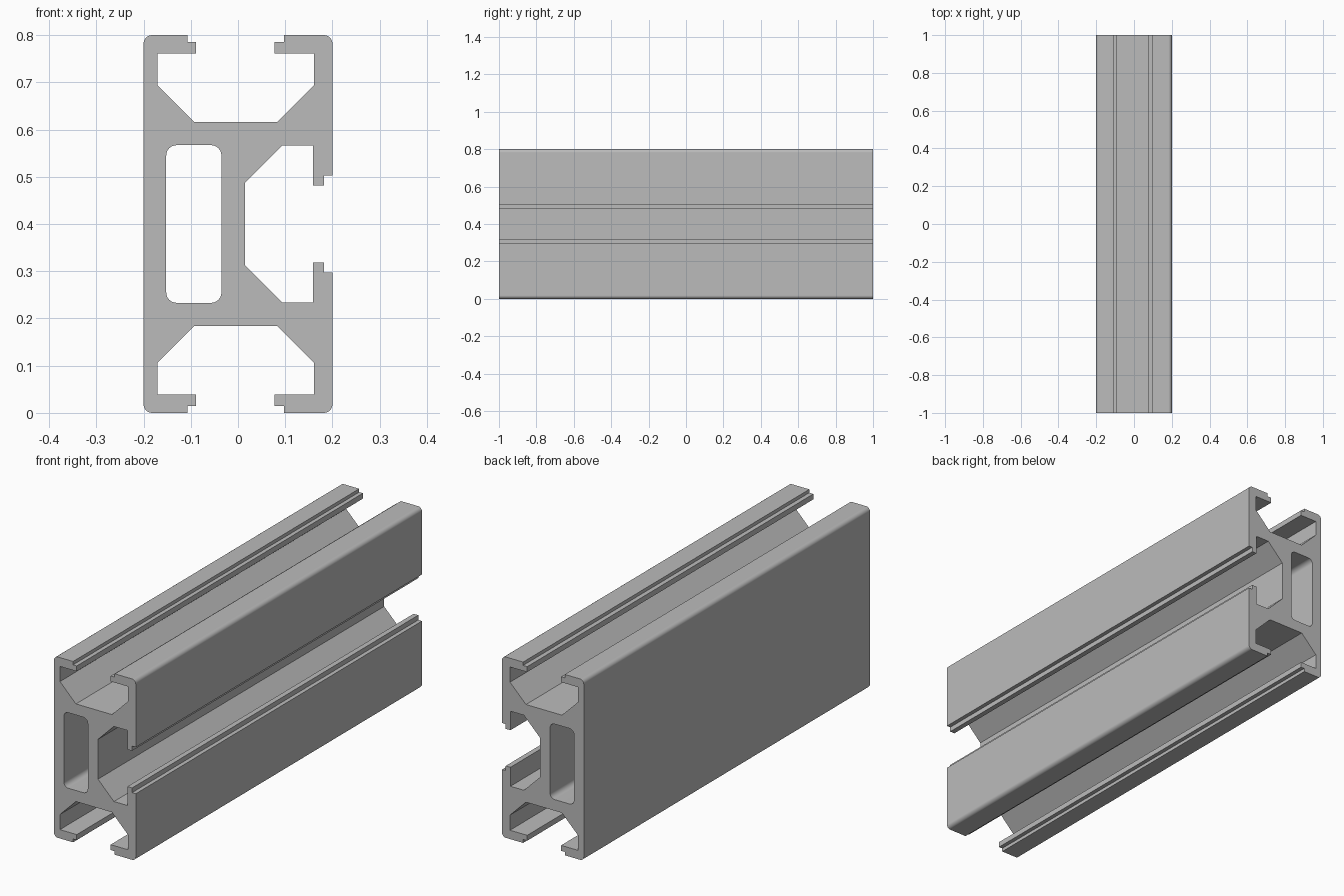
import bpy
import bmesh
from math import cos, sin, pi, radians
from mathutils import Vector

cube = bpy.data.objects.get("Cube")
if cube:
    bpy.data.objects.remove(cube, do_unlink=True)

LENGTH, HEIGHT = 2.0, 0.8
STEPS = 6


def arc(cx, cz, radius, start):
    """Quarter circle, clockwise from the start angle in degrees."""
    angles = [radians(start) - pi / 2 * i / STEPS for i in range(STEPS + 1)]
    return [(cx + radius * cos(a), cz + radius * sin(a)) for a in angles]


def mirrored(points):
    """Close an upper half profile with its reflection about mid height."""
    return points + [(x, HEIGHT - z) for x, z in reversed(points)]


# Upper half of the outline: left wall, top slot, right wall, side slot
r = 0.018
outline = mirrored(
    arc(-0.2 + r, HEIGHT - r, r, 180)
    + [(-0.107, 0.8), (-0.107, 0.785), (-0.089, 0.785), (-0.089, 0.761),
       (-0.171, 0.761), (-0.171, 0.694), (-0.093, 0.616),
       (0.083, 0.616), (0.161, 0.694), (0.161, 0.761),
       (0.077, 0.761), (0.077, 0.785), (0.097, 0.785), (0.097, 0.8)]
    + arc(0.2 - r, HEIGHT - r, r, 90)
    + [(0.2, 0.503), (0.182, 0.503), (0.182, 0.482), (0.159, 0.482),
       (0.159, 0.566), (0.093, 0.566), (0.015, 0.488)])

# Upper half of the rounded hollow chamber
h = 0.022
chamber = mirrored(arc(-0.152 + h, 0.567 - h, h, 180)
                   + arc(-0.035 - h, 0.567 - h, h, 90))

# Fill the cross-section between both loops and extrude it along y
bm = bmesh.new()
edges = []
for loop in (outline, chamber):
    verts = [bm.verts.new((x, -LENGTH / 2, z)) for x, z in loop]
    edges += [bm.edges.new((a, b)) for a, b in zip(verts, verts[1:] + verts[:1])]
bmesh.ops.triangle_fill(bm, use_beauty=True, edges=edges, normal=Vector((0, -1, 0)))
result = bmesh.ops.extrude_face_region(bm, geom=bm.faces[:], use_keep_orig=True)
moved = [v for v in result["geom"] if isinstance(v, bmesh.types.BMVert)]
bmesh.ops.translate(bm, verts=moved, vec=(0, LENGTH, 0))
bmesh.ops.recalc_face_normals(bm, faces=bm.faces[:])
mesh = bpy.data.meshes.new("slotted_rail")
bm.to_mesh(mesh)
bm.free()

rail = bpy.data.objects.new("slotted_rail", mesh)
bpy.context.collection.objects.link(rail)

# Plain aluminium colour
color = (0.5, 0.5, 0.5, 1.0)
aluminium = bpy.data.materials.new("aluminium_grey")
aluminium.use_nodes = True
aluminium.diffuse_color = color
aluminium.node_tree.nodes["Principled BSDF"].inputs["Base Color"].default_value = color
mesh.materials.append(aluminium)

# Smooth rounded corners, flat walls
bpy.ops.object.select_all(action="DESELECT")
rail.select_set(True)
bpy.context.view_layer.objects.active = rail
bpy.ops.object.shade_smooth_by_angle(angle=radians(30))
weighted = rail.modifiers.new("flat_walls", "WEIGHTED_NORMAL")
weighted.keep_sharp = True
